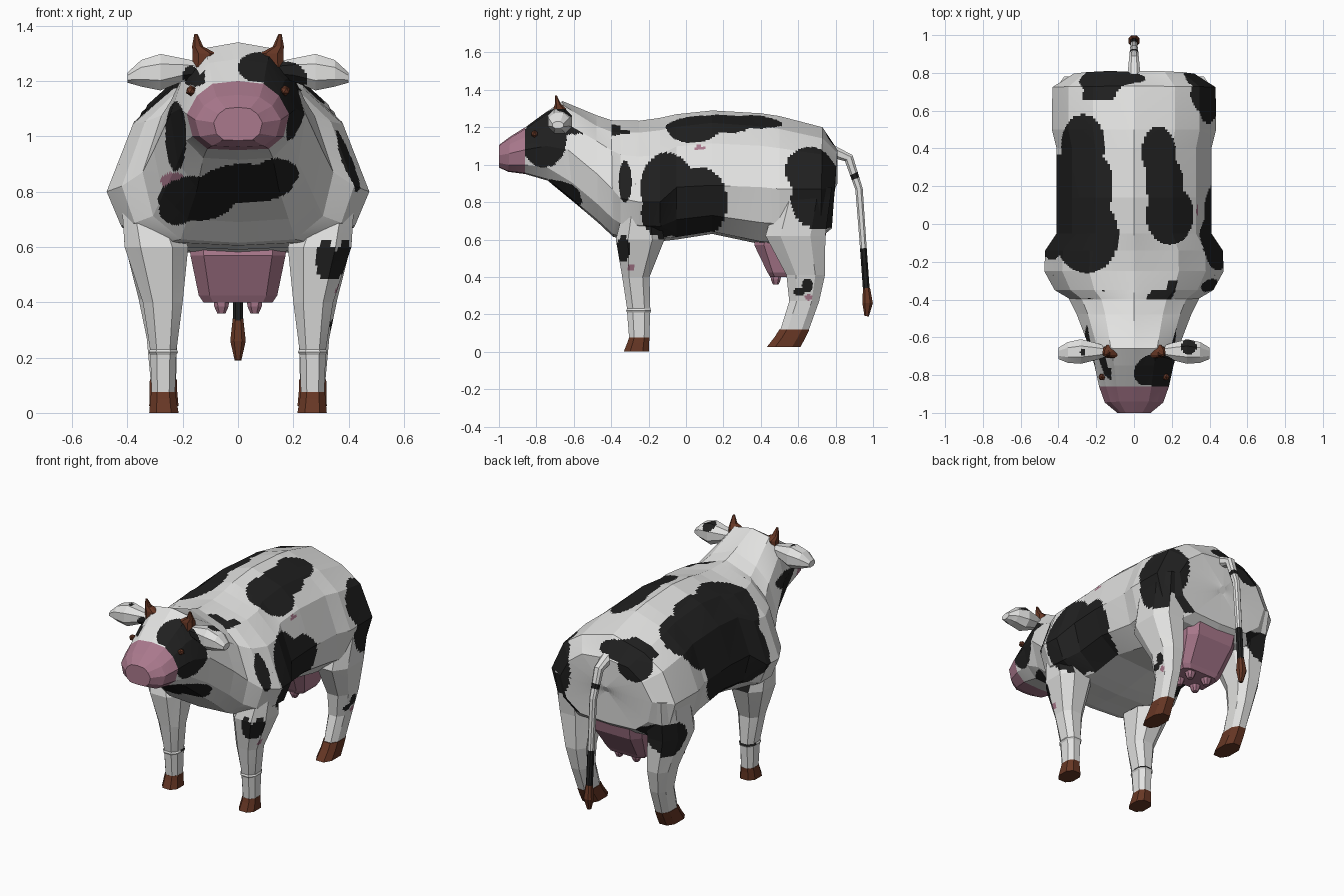
import bpy, bmesh
from mathutils import Vector

# Flat colours
COLOURS = {"white coat": (.76, .76, .75), "black patch": (.014, .014, .014),
           "pink skin": (.40, .19, .265), "brown horn": (.135, .038, .018)}
MATS = []
for name, c in COLOURS.items():
    m = bpy.data.materials.new(name)
    m.diffuse_color = (*c, 1)
    MATS.append(m)
WHITE, BLACK, PINK, BROWN = range(4)

# Coat patches by view (R/L side, T top, F front, B back): ellipse u, v, ru, rv
SIDE_PATCHES = {
    "R": [(-.10, .88, .145, .185), (.075, .80, .145, .19), (-.13, .74, .11, .13),
          (.02, .70, .16, .10), (.66, .97, .13, .125), (.72, .81, .16, .155),
          (-.325, .91, .035, .11), (-.76, 1.13, .12, .145), (-.335, .55, .035, .07),
          (.65, .355, .03, .035), (.605, .32, .03, .02)],
    "L": [(.09, .90, .28, .26), (.70, .62, .12, .11), (-.80, 1.22, .04, .04)]}
END_PATCHES = {
    "T": [(.19, .05, .125, .16), (.13, .38, .09, .135), (.16, .22, .10, .15),
          (-.25, -.06, .17, .20), (-.27, .42, .115, .16), (-.28, .2, .17, .22),
          (.29, -.65, .04, .04), (-.27, -.68, .015, .02)],
    "F": [(-.15, .775, .14, .08), (.03, .83, .17, .07), (.14, .865, .08, .055),
          (-.22, .73, .065, .05), (-.225, 1.0, .038, .125), (.08, 1.25, .08, .055),
          (.17, 1.21, .08, .06), (-.17, 1.22, .03, .035), (.32, .55, .04, .07)],
    "B": [(-.11, 1.13, .17, .055), (-.19, 1.06, .10, .08), (.37, .92, .12, .18),
          (-.34, .64, .10, .09)]}
PINK_SPECKS = {"F": [(-.235, .84, .045, .03)], "R": [(-.295, .45, .02, .014), (.655, .29, .02, .016),
                                                     (.07, 1.09, .03, .012)]}


def in_patch(p, n, table):
    x, y, z = p
    side_ok = not (y < -.6 and abs(x) > .26)
    for view, ellipses in table.items():
        if view in "RL":
            s = 1 if view == "R" else -1
            ok, a, b = side_ok and n.x * s > .3 and x * s > .12, y, z
        elif view == "T":
            ok, a, b = n.z > .2, x, y
        elif view == "F":
            ok, a, b = n.y < -.05 and y < -.3, x, z
        else:
            ok, a, b = n.y > .15 and y > .66, x, z
        if ok and any(((a - u) / ru) ** 2 + ((b - v) / rv) ** 2 < 1 for u, v, ru, rv in ellipses):
            return True
    return False


def coat(p, n):
    if in_patch(p, n, SIDE_PATCHES) or in_patch(p, n, END_PATCHES):
        return BLACK
    return PINK if in_patch(p, n, PINK_SPECKS) else WHITE


def body_rule(p, n):
    return PINK if p.y < -.86 else coat(p, n)


def tail_rule(p, n):
    return BLACK if p.z < .55 or .92 < p.z < .95 else WHITE


def loft(name, rings, colour, k=1):
    """Skin closed rings; k splits every flat panel so patches can be cut in it."""
    n = len(rings[0])
    fine = [[r[i].lerp(r[(i + 1) % n], j / k) for i in range(n) for j in range(k)] for r in rings]
    rows = []
    for a, b in zip(fine, fine[1:]):
        rows += [[p.lerp(q, j / k) for p, q in zip(a, b)] for j in range(k)]
    rows.append(fine[-1])
    w = n * k
    faces = [(r * w + i, r * w + (i + 1) % w, (r + 1) * w + (i + 1) % w, (r + 1) * w + i)
             for r in range(len(rows) - 1) for i in range(w)]
    faces += [tuple(range(w)), tuple(range((len(rows) - 1) * w, len(rows) * w))]
    me = bpy.data.meshes.new(name)
    me.from_pydata([p for r in rows for p in r], [], faces)
    bm = bmesh.new()
    bm.from_mesh(me)
    bmesh.ops.recalc_face_normals(bm, faces=bm.faces)
    bm.to_mesh(me)
    bm.free()
    for m in MATS:
        me.materials.append(m)
    for f in me.polygons:
        f.material_index = colour(f.center, f.normal) if callable(colour) else colour
    ob = bpy.data.objects.new(name, me)
    bpy.context.collection.objects.link(ob)
    return ob


def ring(c, u, v, ch=.5):
    """Chamfered box section around c with half axes u and v."""
    c, u, v = Vector(c), Vector(u), Vector(v)
    return [c + u * a + v * b for a, b in ((1, -ch), (1, ch), (ch, 1), (-ch, 1),
                                           (-1, ch), (-1, -ch), (-ch, -1), (ch, -1))]


def column(name, rows, colour, s=1, k=1, ch=.5):
    """Upright part from rows of z, centre y, half depth, centre x, half width."""
    return loft(name, [ring((s * cx, cy, z), (rx, 0, 0), (0, ry, 0), ch)
                       for z, cy, ry, cx, rx in rows], colour, k)


# Body, neck and head: top y, bottom y, top z, bottom z, half width, widest z
SECTIONS = [
    (-1, -1, 1.06, 1.04, .02, 1.05), (-1, -1, 1.105, .985, .088, 1.05),
    (-.94, -.95, 1.15, .962, .155, 1.06), (-.86, -.86, 1.20, .95, .185, 1.08),
    (-.75, -.74, 1.28, .915, .21, 1.10), (-.66, -.60, 1.34, .80, .245, 1.08),
    (-.48, -.47, 1.265, .69, .305, .95), (-.40, -.39, 1.238, .615, .345, .87),
    (-.35, -.35, 1.236, .605, .42, .82), (-.25, -.25, 1.235, .60, .475, .80),
    (-.14, -.14, 1.25, .59, .47, .80), (-.05, -.05, 1.27, .60, .41, .88),
    (.14, .14, 1.29, .63, .41, .89), (.40, .40, 1.275, .575, .41, .88),
    (.50, .50, 1.26, .57, .435, .87), (.73, .72, 1.20, .61, .432, .87),
    (.81, .78, 1.08, .66, .32, .88), (.81, .79, .90, .86, .02, .88)]


def body_ring(yt, yb, zt, zb, w, zm):
    h = zt - zb
    drop = .04 if yt < -.6 or yt > .8 else .10
    half = [(0, zt), (.5 * w, zt - drop * h), (.8 * w, zm + .56 * (zt - zm)), (w, zm),
            (.89 * w, zm - .62 * (zm - zb)), (.6 * w, zb + .02 * h), (0, zb)]
    pts = half + [(-x, z) for x, z in half[-2:0:-1]]
    return [Vector((x, yb + (yt - yb) * (z - zb) / h, z)) for x, z in pts]


loft("body", [body_ring(*s) for s in SECTIONS], body_rule, 16)

for s, side in ((1, "right"), (-1, "left")):
    # Legs and hooves
    column("front_leg_" + side, [
        (.90, -.24, .06, .37, .06), (.60, -.245, .13, .295, .115), (.40, -.268, .073, .272, .072),
        (.23, -.253, .062, .27, .048), (.22, -.253, .067, .27, .053), (.21, -.253, .062, .27, .047),
        (.06, -.25, .053, .27, .042)], coat, s, 12)
    column("front_hoof_" + side, [
        (.075, -.25, .055, .27, .044), (.05, -.255, .058, .27, .047), (0, -.265, .068, .268, .053)],
        BROWN, s)
    column("hind_leg_" + side, [
        (.88, .64, .14, .32, .10), (.62, .585, .16, .305, .107), (.41, .64, .103, .285, .074),
        (.27, .632, .08, .275, .055), (.115, .58, .076, .27, .046)], coat, s, 14)
    column("hind_hoof_" + side, [
        (.12, .58, .08, .27, .049), (.08, .558, .083, .27, .05), (.025, .522, .09, .268, .053)],
        BROWN, s)
    # Ears
    loft("ear_" + side, [ring((s * x, y, z), (0, ry, 0), (0, 0, rz), .45) for x, y, z, ry, rz in (
        (.14, -.675, 1.24, .025, .03), (.20, -.675, 1.24, .045, .042), (.28, -.675, 1.232, .065, .066),
        (.35, -.68, 1.228, .055, .048), (.40, -.685, 1.212, .03, .018))], coat, 8)
    # Horns
    loft("horn_" + side, [ring((s * x, y, z), (r, 0, 0), (0, r * .8, 0)) for x, y, z, r in (
        (.122, -.675, 1.25, .044), (.122, -.675, 1.30, .042), (.146, -.685, 1.325, .02),
        (.152, -.695, 1.37, .006))], BROWN)
    # Eyes
    bpy.ops.mesh.primitive_ico_sphere_add(subdivisions=1, radius=.02, location=(s * .17, -.81, 1.165))
    eye = bpy.context.object
    eye.name = "eye_" + side
    eye.data.materials.append(MATS[BROWN])
    # Teats
    for label, y in (("front", .48), ("rear", .58)):
        column(f"teat_{label}_{side}", [(.43, y, .03, .06, .03), (.385, y, .026, .06, .026),
                                        (.36, y, .015, .06, .015)], PINK, s)

# Udder
column("udder", [(.72, .58, .19, 0, .19), (.57, .55, .185, 0, .172), (.425, .535, .10, 0, .142),
                 (.40, .535, .085, 0, .125)], PINK, ch=.72)


def tail_part(name, path, colour, k):
    rings = []
    for i, (y, z, r) in enumerate(path):
        a, b = path[max(i - 1, 0)], path[min(i + 1, len(path) - 1)]
        t = Vector((0, b[0] - a[0], b[1] - a[1])).normalized()
        rings.append(ring((0, y, z), (r, 0, 0), Vector((0, -t.z, t.y)) * r))
    loft(name, rings, colour, k)


# Tail and its tuft
tail_part("tail", [(.76, 1.08, .036), (.87, 1.035, .026), (.925, .87, .02), (.945, .60, .018),
                   (.965, .32, .018)], tail_rule, 6)
tail_part("tail_tuft", [(.965, .34, .019), (.971, .26, .028), (.966, .19, .012)], BROWN, 1)
